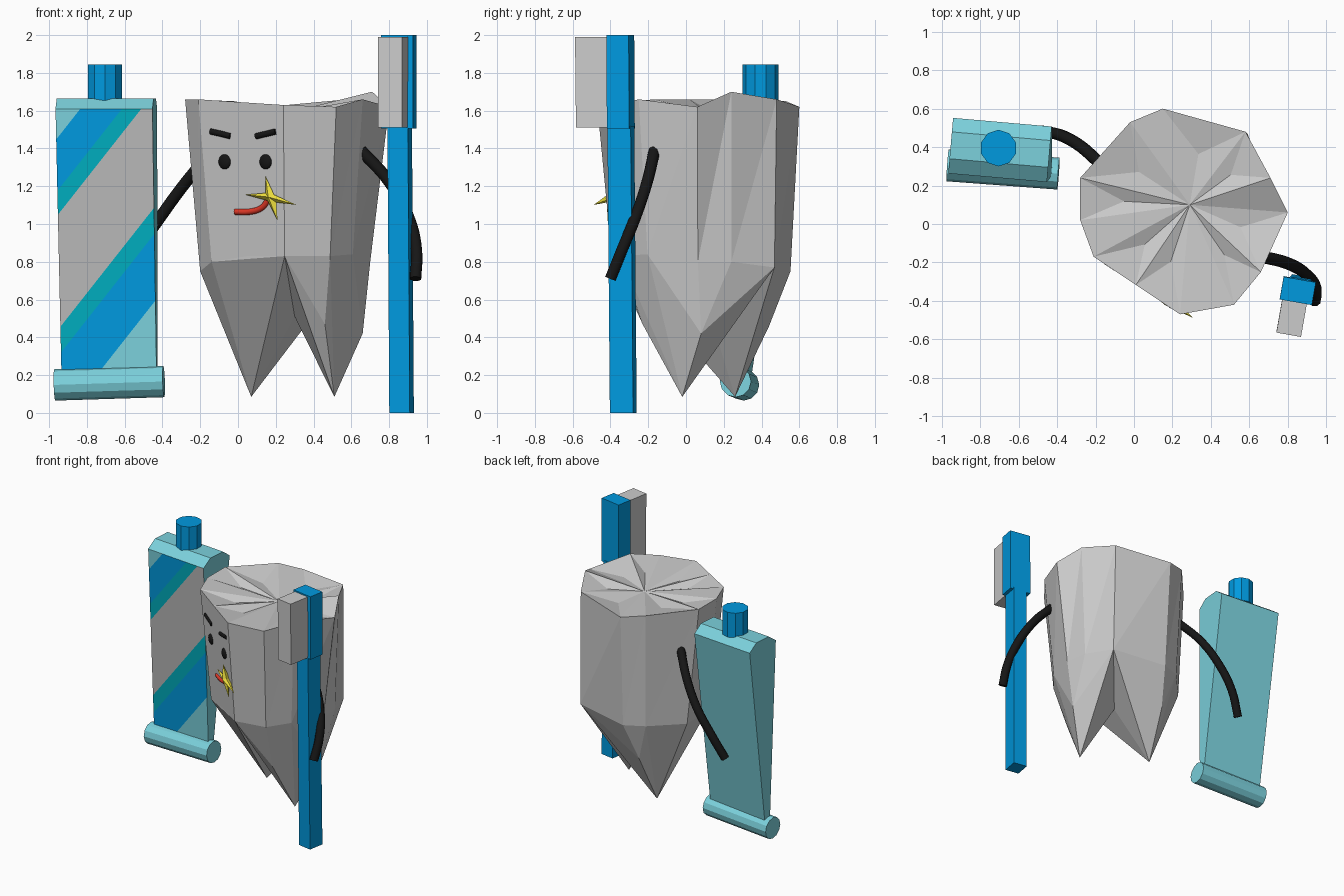
import bpy, bmesh, math
from mathutils import Vector, Matrix

if "Cube" in bpy.data.objects:
    bpy.data.objects.remove(bpy.data.objects["Cube"])


def mat(name, r, g, b):
    m = bpy.data.materials.new(name)
    m.diffuse_color = (r, g, b, 1)
    m.use_nodes = True
    m.node_tree.nodes["Principled BSDF"].inputs["Base Color"].default_value = m.diffuse_color
    return m


BLUE = mat("blue", 0.0, 0.32, 0.74)
AQUA = mat("aqua", 0.20, 0.64, 0.72)
TEAL = mat("teal", 0.0, 0.42, 0.52)
GREY = mat("grey", 0.48, 0.48, 0.48)
BLACK = mat("black", 0.008, 0.008, 0.008)
RED = mat("red", 0.75, 0.04, 0.02)
YELLOW = mat("yellow", 0.88, 0.76, 0.05)


def finish(bm, name, *mats):
    bmesh.ops.recalc_face_normals(bm, faces=bm.faces[:])
    me = bpy.data.meshes.new(name)
    bm.to_mesh(me)
    bm.free()
    for m in mats:
        me.materials.append(m)
    ob = bpy.data.objects.new(name, me)
    bpy.context.collection.objects.link(ob)
    return ob


def loft(bm, rings):
    for r0, r1 in zip(rings, rings[1:]):
        n = len(r0)
        for i in range(n):
            bm.faces.new((r0[i], r0[(i + 1) % n], r1[(i + 1) % n], r1[i]))


def rect_loft(sections, turn):
    """Capped loft through rectangles (x, y, z, width, depth) turned about z."""
    bm = bmesh.new()
    rot = Matrix.Rotation(turn, 3, 'Z')
    rings = [[bm.verts.new(Vector((x, y, z)) + rot @ Vector((sx * w / 2, sy * d / 2, 0)))
              for sx, sy in ((-1, -1), (1, -1), (1, 1), (-1, 1))] for x, y, z, w, d in sections]
    loft(bm, rings)
    bm.faces.new(rings[0])
    bm.faces.new(rings[-1])
    bmesh.ops.recalc_face_normals(bm, faces=bm.faces[:])
    return bm


def cylinder(name, a, b, r, sides, m):
    a, b = Vector(a), Vector(b)
    bm = bmesh.new()
    q = (b - a).to_track_quat('Z', 'Y').to_matrix().to_4x4()
    bmesh.ops.create_cone(bm, cap_ends=True, segments=sides, radius1=r, radius2=r,
                          depth=(b - a).length, matrix=Matrix.Translation((a + b) / 2) @ q)
    return finish(bm, name, m)


def tube(name, pts, r, m):
    cu = bpy.data.curves.new(name, 'CURVE')
    cu.dimensions = '3D'
    cu.bevel_depth, cu.bevel_resolution, cu.resolution_u = r, 2, 5
    cu.use_fill_caps = True
    sp = cu.splines.new('BEZIER')
    sp.bezier_points.add(len(pts) - 1)
    for bp, p in zip(sp.bezier_points, pts):
        bp.co = p
        bp.handle_left_type = bp.handle_right_type = 'AUTO'
    cu.materials.append(m)
    ob = bpy.data.objects.new(name, cu)
    bpy.context.collection.objects.link(ob)


# Tooth crown: rim, waist ring and creased chewing surface
RIM = [(.01, -.317, 1.645), (.24, -.47, 1.63), (.52, -.42, 1.62), (.66, -.25, 1.66),
       (.80, .06, 1.62), (.71, .24, 1.70), (.58, .48, 1.66), (.15, .60, 1.62),
       (-.02, .53, 1.65), (-.28, .24, 1.66), (-.28, .02, 1.66), (-.21, -.17, 1.66)]
WAIST_Z = [.83, .83, .83, .84, .80, .80, .77, .75, .76, .75, .75, .80]
CX, CY, K = .29, .08, .86
waist = []
for i, ((x, y, _), z) in enumerate(zip(RIM, WAIST_Z)):
    kx = {5: .92, 6: 1.04, 7: .92, 8: .92}.get(i, K)
    ky = {5: 1.0, 6: .97, 7: .91, 8: .92, 9: 1.2}.get(i, K)
    waist.append((min(CX + (x - CX) * kx, .70), CY + (y - CY) * ky, z))

bm = bmesh.new()
top = [bm.verts.new(p) for p in RIM]
low = [bm.verts.new(p) for p in waist]
for i in range(12):
    j = (i + 1) % 12
    bm.faces.new((low[i], low[j], top[j]))
    bm.faces.new((low[i], top[j], top[i]))
mid = bm.verts.new((.29, .10, 1.595))
for i in range(12):
    a, b = top[i], top[(i + 1) % 12]
    if i % 3 == 1:
        bm.faces.new((a, b, mid))
        continue
    crease = bm.verts.new(((a.co + b.co) / 2).lerp(mid.co, .4) - Vector((0, 0, .03)))
    for p, q in ((a, b), (b, mid), (mid, a)):
        bm.faces.new((p, q, crease))
finish(bm, "tooth_crown")

# Tooth roots: two pointed halves that meet at a saddle
SADDLE = (.30, .13, .51)
right = waist[1:7] + [SADDLE, (.66, .08, .42), (.46, -.23, .47), (.51, -.02, .085)]
left = waist[6:] + waist[:2] + [SADDLE, (0, .10, .375), (.10, .44, .46), (.07, .26, .085)]
for name, pts in (("right_root", right), ("left_root", left)):
    bm = bmesh.new()
    verts = [bm.verts.new(p) for p in pts]
    bmesh.ops.convex_hull(bm, input=verts)
    loose = [v for v in bm.verts if not v.link_faces]
    bmesh.ops.delete(bm, geom=loose, context='VERTS')
    finish(bm, name)

# Face features, placed on the flat front of the crown
N = Vector((-.555, -.832, 0))
TURN = math.atan2(-.555, .832)


def on_face(x, z, out=0.0):
    k = 1 - (1 - K) * (1.64 - z) / .82
    y = CY + k * (-.39 - .667 * (CX + (x - CX) / k))
    return Vector((x, y, z)) + N * out


for side, x in (("left", -.07), ("right", .147)):
    bm = bmesh.new()
    bmesh.ops.create_uvsphere(
        bm, u_segments=16, v_segments=10, radius=1,
        matrix=Matrix.Translation(on_face(x, 1.33)) @ Matrix.Rotation(TURN, 4, 'Z')
        @ Matrix.Diagonal((.038, .018, .04, 1)))
    for f in bm.faces:
        f.smooth = True
    finish(bm, side + "_eye", BLACK)
for name, pts, m in (
        ("left_brow", ((-.145, 1.49), (-.09, 1.478), (-.04, 1.465)), BLACK),
        ("right_brow", ((.095, 1.465), (.15, 1.478), (.2, 1.49)), BLACK),
        ("smile", ((-.015, 1.065), (.06, 1.065), (.13, 1.09), (.165, 1.14)), RED)):
    tube(name, [on_face(x, z, -.003) for x, z in pts], .017, m)

# Sparkle: slim four-pointed star
bm = bmesh.new()
SX, SZ = .185, 1.143
ARMS = [(.137, -.042), (-.028, .112), (-.132, .012), (.037, -.127)]
ring = []
for i, (x, z) in enumerate(ARMS):
    x2, z2 = ARMS[(i + 1) % 4]
    for dx, dz in ((x, z), ((x + x2) * .17, (z + z2) * .17)):
        ring.append(bm.verts.new(on_face(SX + dx, SZ + dz, .022)))
for out in (.045, -.01):
    apex = bm.verts.new(on_face(SX, SZ, out))
    for i in range(8):
        bm.faces.new((ring[i], ring[(i + 1) % 8], apex))
finish(bm, "sparkle", YELLOW)

# Arms
tube("right_arm", [(.64, -.165, 1.40), (.80, -.205, 1.225), (.905, -.27, 1.03),
                   (.945, -.34, .86), (.94, -.40, .71)], .032, BLACK)
tube("left_arm", [(-.17, .31, 1.35), (-.30, .42, 1.19), (-.43, .475, 1.01),
                  (-.55, .475, .84), (-.645, .435, .66)], .032, BLACK)

# Toothbrush
A = math.radians(-10)
for name, sections, mats in (
        ("brush_handle", ((.866, -.332, 0, .11, .125), (.856, -.345, 1.52, .11, .125)), [BLUE]),
        ("brush_head", ((.852, -.345, 1.505, .17, .12), (.852, -.348, 2, .17, .12)), [BLUE]),
        ("bristles", ((.820, -.485, 1.51, .13, .175), (.820, -.49, 1.99, .13, .175)), [])):
    finish(rect_loft(sections, A), name, *mats)

# Toothpaste tube: wedge body with chamfered shoulder and diagonal stripes
bm = rect_loft(((-.68, .295, .16, .505, .05), (-.697, .385, 1.61, .515, .29),
                (-.697, .387, 1.665, .515, .14)), math.radians(-5))


def front():
    return [f for f in bm.faces if f.normal.y < -.9 and f.calc_center_median().z < 1.61]


STRIPES = [2.67, 2.39, 2.26, 1.65, 1.51, 1.15]
for s in STRIPES:
    geom = list({g for f in front() for g in [f, *f.edges, *f.verts]})
    bmesh.ops.bisect_plane(bm, geom=geom, plane_co=(0, 0, s), plane_no=(-1.27, 0, 1))
    bm.normal_update()
for f in front():
    p = f.calc_center_median()
    band = sum(p.z - 1.27 * p.x < s for s in STRIPES)
    f.material_index = (0, 1, 2, 3, 2, 1, 0)[band]
finish(bm, "paste_tube", AQUA, BLUE, TEAL, GREY)
cylinder("tube_roll", (-.97, .305, .148), (-.393, .262, .166), .083, 12, AQUA)
cylinder("tube_cap", (-.705, .395, 1.65), (-.705, .395, 1.845), .095, 10, BLUE)
